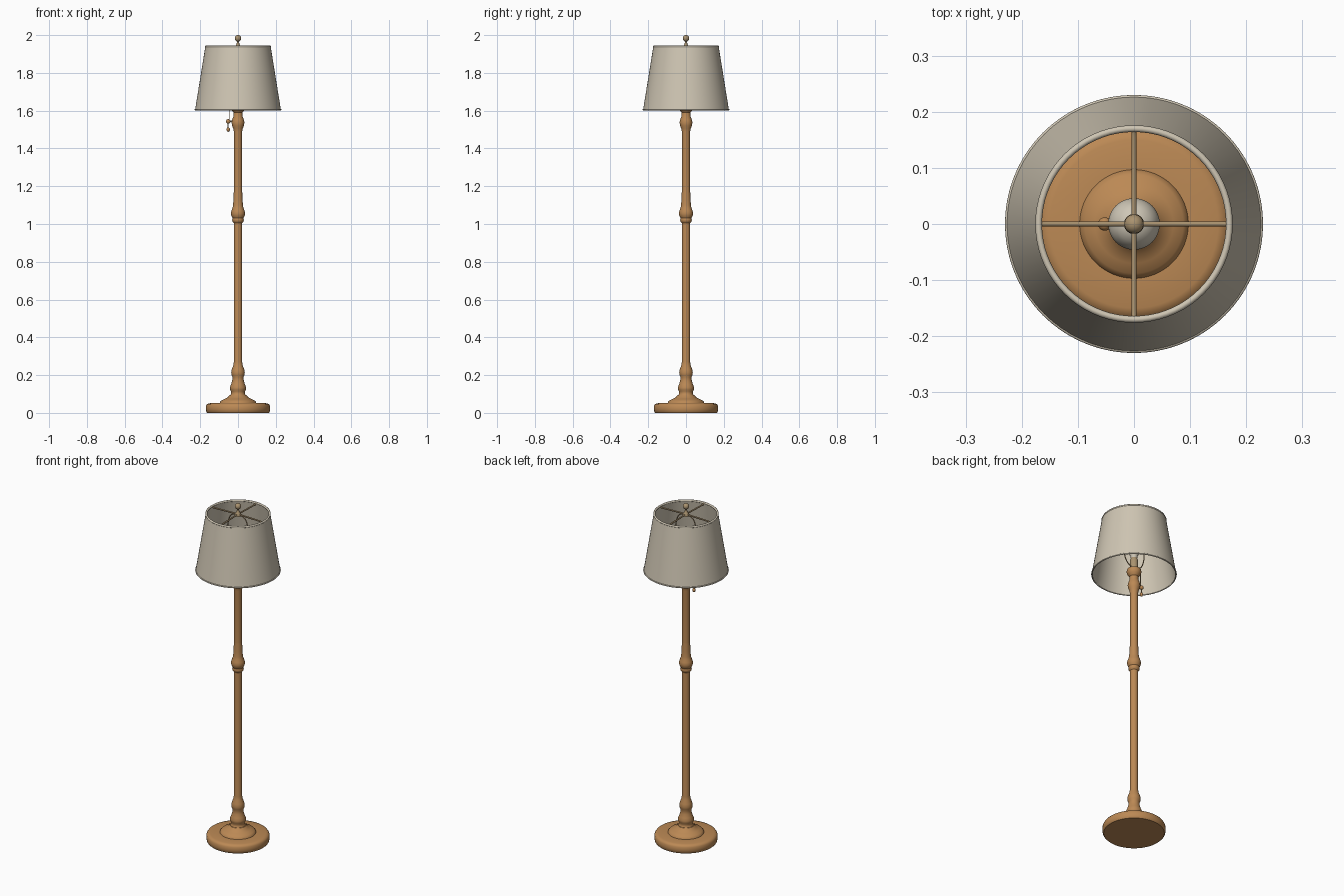
import bpy, math
from mathutils import Vector

cube = bpy.data.objects.get("Cube")
if cube:
    bpy.data.objects.remove(cube, do_unlink=True)


def material(name, color):
    m = bpy.data.materials.new(name)
    m.use_nodes = True
    m.diffuse_color = (*color, 1)
    m.node_tree.nodes["Principled BSDF"].inputs["Base Color"].default_value = (*color, 1)
    return m


wood = material("warm wood", (0.50, 0.25, 0.09))
linen = material("linen", (0.62, 0.56, 0.45))
brass = material("aged brass", (0.40, 0.29, 0.16))
glass = material("bulb glass", (0.62, 0.57, 0.47))


def finish(obj, mat, angle=40):
    obj.data.materials.append(mat)
    bpy.ops.object.select_all(action="DESELECT")
    obj.select_set(True)
    bpy.context.view_layer.objects.active = obj
    bpy.ops.object.shade_smooth_by_angle(angle=math.radians(angle))
    return obj


def lathe(name, profile, mat, x=0, sides=48, closed=False):
    """Spin (radius, height) points, bottom to top, around a vertical axis."""
    verts, faces = [], []
    for r, z in profile:
        for i in range(sides):
            a = math.tau * i / sides
            verts.append((x + r * math.cos(a), r * math.sin(a), z))
    n = len(profile)
    for j in range(n if closed else n - 1):
        k = (j + 1) % n
        for i in range(sides):
            h = (i + 1) % sides
            faces.append((j * sides + i, j * sides + h, k * sides + h, k * sides + i))
    if not closed:
        faces.append(tuple(reversed(range(sides))))
        faces.append(tuple(range((n - 1) * sides, n * sides)))
    mesh = bpy.data.meshes.new(name)
    mesh.from_pydata(verts, [], faces)
    obj = bpy.data.objects.new(name, mesh)
    bpy.context.collection.objects.link(obj)
    return finish(obj, mat)


def ball(name, loc, r, mat, stretch=1):
    bpy.ops.mesh.primitive_uv_sphere_add(segments=24, ring_count=14, radius=r, location=loc)
    obj = bpy.context.object
    obj.name = name
    obj.scale.z = stretch
    return finish(obj, mat)


def wire(name, points, r, mat, smooth=False):
    curve = bpy.data.curves.new(name, "CURVE")
    curve.dimensions = "3D"
    curve.bevel_depth = r
    curve.bevel_resolution = 3
    curve.use_fill_caps = True
    s = curve.splines.new("NURBS" if smooth else "POLY")
    s.points.add(len(points) - 1)
    for p, co in zip(s.points, points):
        p.co = (*co, 1)
    s.use_endpoint_u = True
    curve.materials.append(mat)
    obj = bpy.data.objects.new(name, curve)
    bpy.context.collection.objects.link(obj)
    return obj


# Round foot with a raised step
lathe("base", [(0.163, 0), (0.168, 0.006), (0.17, 0.02), (0.169, 0.038), (0.163, 0.047),
               (0.15, 0.051), (0.097, 0.052), (0.095, 0.058), (0.088, 0.066),
               (0.07, 0.074), (0.055, 0.082), (0.044, 0.095)], wood, sides=64)

# Turned post: lower vase, plain shaft, middle collar, upper knob
lathe("lower_post", [(0.044, 0.09), (0.037, 0.1), (0.036, 0.112), (0.042, 0.122), (0.043, 0.135),
                     (0.037, 0.15), (0.031, 0.17), (0.029, 0.188), (0.034, 0.2), (0.036, 0.213),
                     (0.033, 0.23), (0.025, 0.25), (0.022, 0.27), (0.022, 1.005),
                     (0.029, 1.013), (0.031, 1.022), (0.028, 1.032)], wood)
lathe("middle_collar", [(0.028, 1.03), (0.035, 1.042), (0.038, 1.056), (0.035, 1.07),
                        (0.029, 1.085), (0.026, 1.1), (0.024, 1.13), (0.022, 1.18)], wood)
lathe("upper_post", [(0.022, 1.17), (0.022, 1.49), (0.025, 1.505), (0.031, 1.52),
                     (0.034, 1.537), (0.031, 1.552), (0.024, 1.57), (0.023, 1.59),
                     (0.036, 1.605), (0.04, 1.62), (0.036, 1.635), (0.022, 1.642)], wood)

# Socket and bulb
lathe("socket", [(0.02, 1.635), (0.022, 1.645), (0.022, 1.69), (0.017, 1.705)], brass)
lathe("bulb", [(0.016, 1.70), (0.02, 1.72), (0.034, 1.75), (0.044, 1.775), (0.046, 1.795),
               (0.042, 1.815), (0.031, 1.831), (0.016, 1.84), (0.004, 1.842)], glass)

# Shade: thin cone wall with rolled rims
lathe("shade", [(0.227, 1.605), (0.173, 1.94), (0.169, 1.94), (0.223, 1.605)],
      linen, sides=72, closed=True)
for name, r, z, t in (("top_rim", 0.17, 1.938, 0.006), ("bottom_rim", 0.226, 1.606, 0.004)):
    bpy.ops.mesh.primitive_torus_add(major_segments=72, minor_segments=10, major_radius=r,
                                     minor_radius=t, location=(0, 0, z))
    bpy.context.object.name = name
    finish(bpy.context.object, linen)

# Four shade spokes and the harp that carries them
for i in range(4):
    d = Vector((math.cos(i * math.pi / 2), math.sin(i * math.pi / 2), 0))
    wire(f"shade_spoke_{i + 1}", [d * r + Vector((0, 0, z)) for r, z in
                                  ((0.008, 1.936), (0.155, 1.932), (0.168, 1.936))], 0.0045, brass)
wire("harp", [(-0.02, 0, 1.65), (-0.07, 0, 1.66), (-0.075, 0, 1.8), (-0.06, 0, 1.932),
              (0, 0, 1.932), (0.06, 0, 1.932), (0.075, 0, 1.8), (0.07, 0, 1.66),
              (0.02, 0, 1.65)], 0.003, brass, smooth=True)

# Finial
lathe("finial_stem", [(0.018, 1.928), (0.018, 1.936), (0.012, 1.945), (0.007, 1.955),
                      (0.006, 1.965), (0.009, 1.975)], brass, sides=24)
ball("finial_ball", (0, 0, 1.983), 0.017, brass)

# Switch knob and pull chain on the right side
wire("switch_stem", [(-0.028, 0, 1.543), (-0.05, 0, 1.543)], 0.004, brass)
ball("switch_knob", (-0.052, 0, 1.543), 0.012, wood)
wire("pull_chain", [(-0.02, 0, 1.66), (-0.046, 0, 1.655), (-0.046, 0, 1.55),
                    (-0.052, 0, 1.54), (-0.052, 0, 1.505)], 0.0025, brass)
ball("chain_pull", (-0.052, 0, 1.5), 0.009, wood, stretch=1.3)
